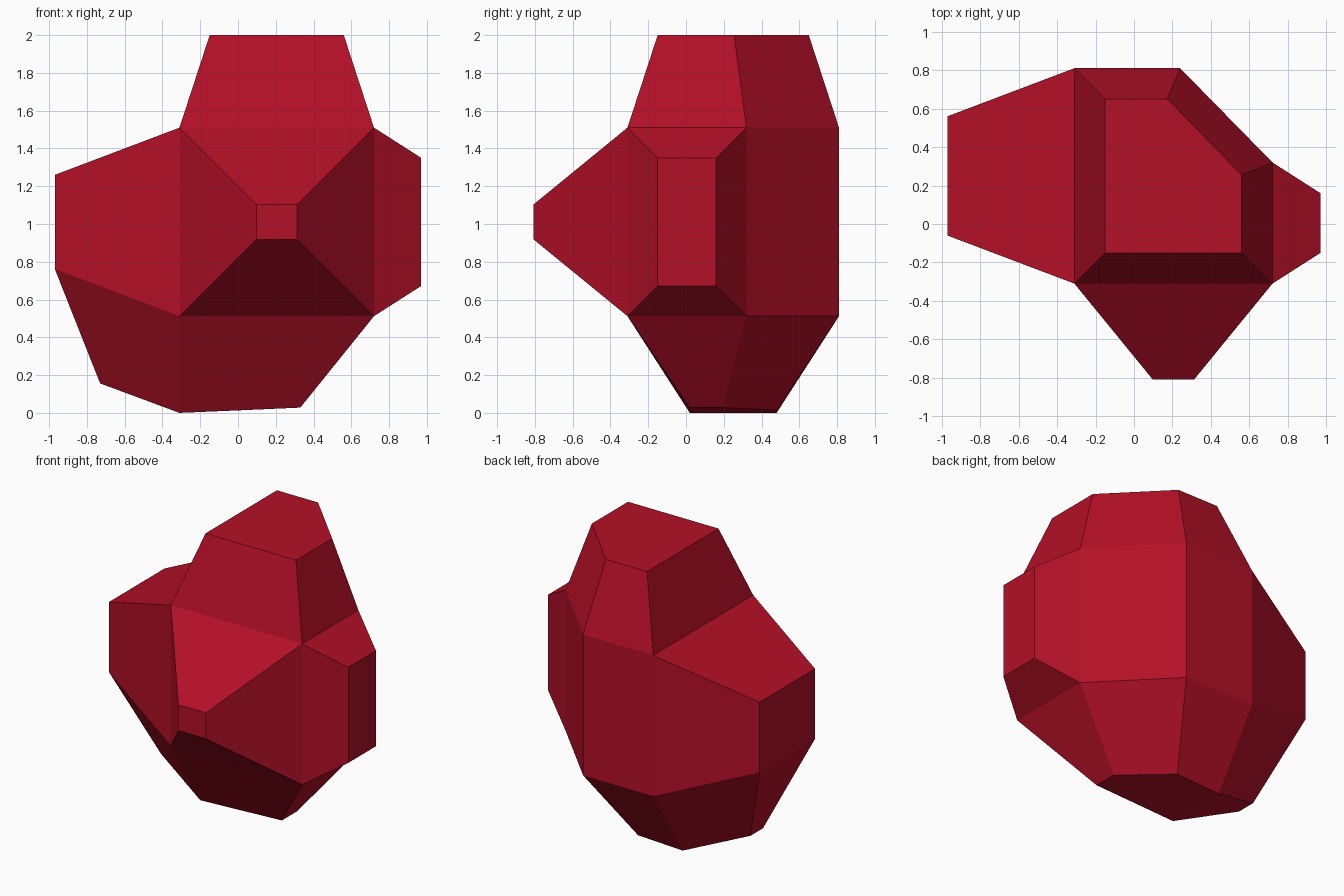
import bpy, bmesh
from mathutils import Vector

if "Cube" in bpy.data.objects:
    bpy.data.objects.remove(bpy.data.objects["Cube"])

red = bpy.data.materials.new("deep red")
red.diffuse_color = (0.45, 0.005, 0.02, 1)
red.use_nodes = True
red.node_tree.nodes["Principled BSDF"].inputs["Base Color"].default_value = red.diffuse_color

bm = bmesh.new()

# core: box with one chamfered back corner
profile = [(-.31, -.31), (.72, -.31), (.72, .32), (.24, .81), (-.31, .81)]
base = bm.faces.new([bm.verts.new((x, y, .512)) for x, y in profile])
ext = bmesh.ops.extrude_face_region(bm, geom=[base], use_keep_orig=True)
for v in ext["geom"]:
    if isinstance(v, bmesh.types.BMVert):
        v.co.z = 1.51
bmesh.ops.recalc_face_normals(bm, faces=bm.faces)


def facing(direction):
    bm.normal_update()
    return max(bm.faces, key=lambda f: f.normal.dot(Vector(direction))
               + .1 * f.calc_center_median().dot(Vector(direction)))


def bump(direction, inset, depth):
    """Push one face outward with tapered sides."""
    bmesh.ops.inset_individual(bm, faces=[facing(direction)], thickness=inset,
                               depth=depth, use_even_offset=True)


# tapered lobes: top, right, front, left
bump((0, 0, 1), .16, .49)
bump((1, 0, 0), .16, .25)
bump((0, -1, 0), .407, .498)
bump((-1, 0, 0), .25, .66)

# lower lobe: core bottom and underside of left lobe pushed down together
bm.normal_update()
under = [facing((0, 0, -1)),
         min((f for f in bm.faces if f.calc_center_median().x < -.5),
             key=lambda f: f.normal.z)]
targets = [((-.97, -.06), (-.73, .18, .156)), ((-.97, .56), (-.73, .32, .156)),
           ((-.31, -.31), (-.31, .02, 0)), ((-.31, .81), (-.31, .48, 0)),
           ((.72, -.31), (.33, .02, .028)), ((.72, .32), (.33, .19, .028)),
           ((.24, .81), (.04, .48, .015))]
ext = bmesh.ops.extrude_face_region(bm, geom=under)
bmesh.ops.delete(bm, geom=[f for f in under if f.is_valid], context='FACES')
for v in ext["geom"]:
    if isinstance(v, bmesh.types.BMVert):
        v.co = min(targets, key=lambda t: (Vector(t[0]) - v.co.xy).length)[1]
bmesh.ops.recalc_face_normals(bm, faces=bm.faces)

mesh = bpy.data.meshes.new("faceted_rock")
bm.to_mesh(mesh)
bm.free()
mesh.materials.append(red)
bpy.context.collection.objects.link(bpy.data.objects.new("faceted_rock", mesh))
